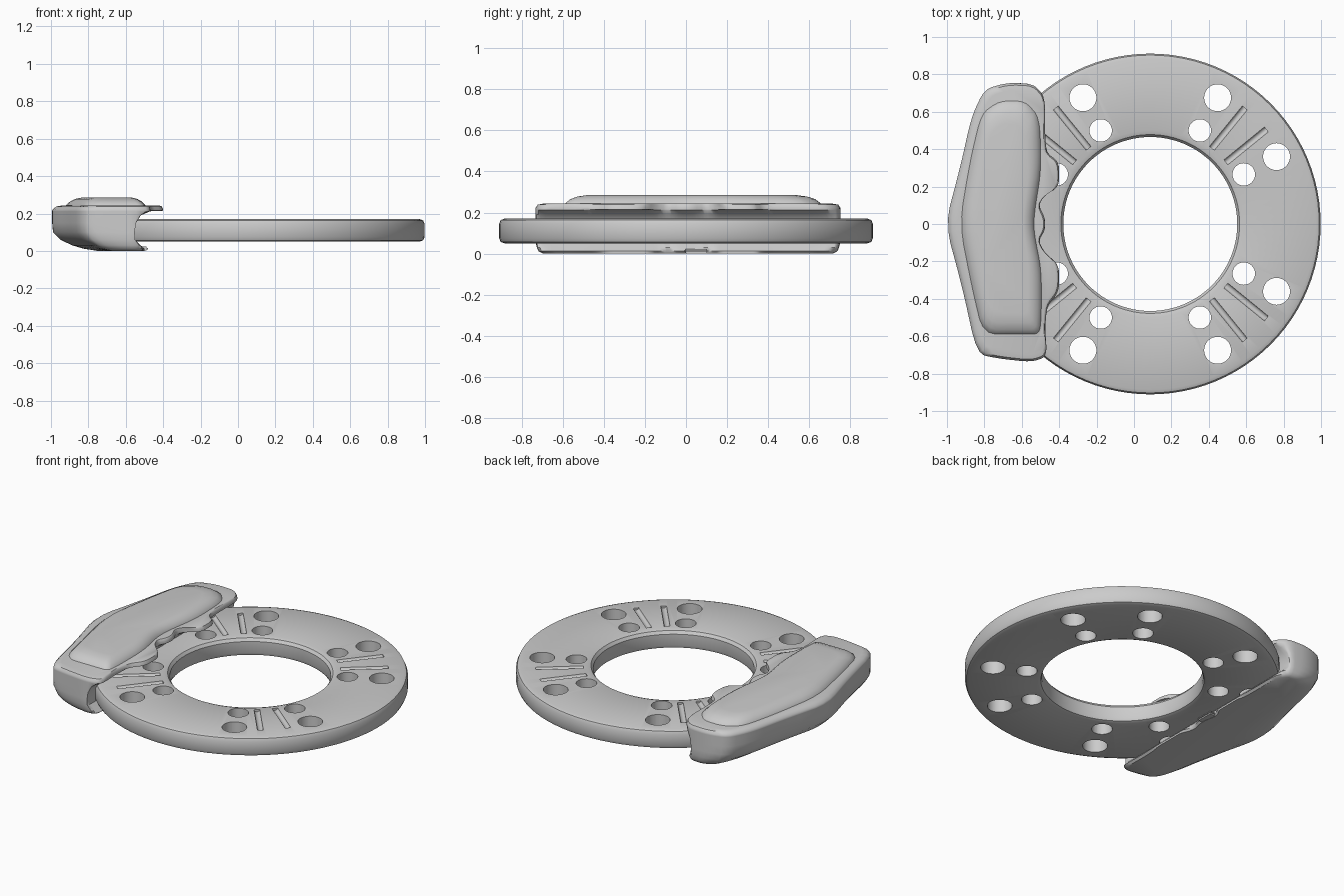
import bpy, bmesh, math
from mathutils import Matrix, Vector

if "Cube" in bpy.data.objects:
    bpy.data.objects.remove(bpy.data.objects["Cube"])

CX = 0.087  # disc axis


def finish(bm, name, angle=35):
    bmesh.ops.recalc_face_normals(bm, faces=bm.faces)
    me = bpy.data.meshes.new(name)
    bm.to_mesh(me)
    bm.free()
    ob = bpy.data.objects.new(name, me)
    bpy.context.collection.objects.link(ob)
    bpy.ops.object.select_all(action='DESELECT')
    ob.select_set(True)
    bpy.context.view_layer.objects.active = ob
    bpy.ops.object.shade_smooth_by_angle(angle=math.radians(angle))
    return ob


def skin(bm, rings, closed=False):
    n = len(rings[0])
    vs = [[bm.verts.new(p) for p in r] for r in rings]
    pairs = list(zip(vs, vs[1:])) + ([(vs[-1], vs[0])] if closed else [])
    for a, b in pairs:
        for i in range(n):
            j = (i + 1) % n
            bm.faces.new((a[i], a[j], b[j], b[i]))
    if not closed:
        bm.faces.new(vs[0])
        bm.faces.new(vs[-1])


def rounded(pts, times=2):
    # corner cutting turns a coarse outline into a smooth one
    for _ in range(times):
        out = []
        for a, b in zip(pts, pts[1:] + pts[:1]):
            a, b = Vector(a), Vector(b)
            out += [a.lerp(b, 0.2), a.lerp(b, 0.8)]
        pts = out
    return pts


# Brake disc: lathed ring with rounded rims
prof = [(0.465, 0.075), (0.472, 0.057), (0.49, 0.05), (0.885, 0.05), (0.903, 0.057),
        (0.911, 0.075), (0.911, 0.145), (0.903, 0.163), (0.885, 0.17),
        (0.5, 0.17), (0.478, 0.163), (0.465, 0.145)]
SEG = 96
bm = bmesh.new()
skin(bm, [[(CX + r * math.cos(t), r * math.sin(t), z)
           for t in [2 * math.pi * i / SEG for i in range(SEG)]] for r, z in prof], closed=True)
disc = finish(bm, "brake_disc")

# Cutters: four groups of holes and grooves, one per diagonal
bm = bmesh.new()
for q in range(4):
    turn = Matrix.Translation((CX, 0, 0)) @ Matrix.Rotation(q * math.pi / 2, 4, 'Z')
    for x, y, r in [(0.36, 0.675, 0.072), (0.675, 0.36, 0.072),
                    (0.265, 0.5, 0.06), (0.5, 0.265, 0.06)]:
        bmesh.ops.create_cone(bm, cap_ends=True, segments=32, radius1=r, radius2=r, depth=0.4,
                              matrix=turn @ Matrix.Translation((x, y, 0.11)))
    for a, b in [((0.33, 0.405), (0.505, 0.62)), ((0.405, 0.33), (0.62, 0.505))]:
        a, b = Vector((*a, 0.174)), Vector((*b, 0.174))
        rot = (b - a).to_track_quat('Z', 'Y').to_matrix().to_4x4()
        bmesh.ops.create_cone(bm, cap_ends=True, segments=12, radius1=0.018, radius2=0.018,
                              depth=(b - a).length,
                              matrix=turn @ Matrix.Translation((a + b) / 2) @ rot)
cutter = finish(bm, "hole_cutter")
cutter.hide_render = True
mod = disc.modifiers.new("holes", 'BOOLEAN')
mod.operation, mod.solver, mod.object = 'DIFFERENCE', 'EXACT', cutter
bpy.context.view_layer.objects.active = disc
bpy.ops.object.modifier_apply(modifier=mod.name)
bpy.data.objects.remove(cutter)
disc.select_set(True)
bpy.ops.object.shade_smooth_by_angle(angle=math.radians(35))


def stack(name, outline, levels, pivot, angle=40):
    # levels: height, outward x scale, y scale, limit on the inner edge
    bm = bmesh.new()
    skin(bm, [[(min(pivot + (p[0] - pivot) * sx, lim), p[1] * sy, z) for p in outline]
              for z, sx, sy, lim in levels])
    return finish(bm, name, angle)


# Caliper body: wedge-backed outline with two finger tabs on the inner edge
outline = rounded([(-1.01, 0), (-0.93, 0.3), (-0.87, 0.57), (-0.8, 0.72), (-0.68, 0.755),
                   (-0.54, 0.75), (-0.475, 0.68), (-0.475, 0.45), (-0.465, 0.38), (-0.4, 0.33),
                   (-0.4, 0.2), (-0.48, 0.15), (-0.51, 0.1), (-0.475, 0.03), (-0.475, -0.03),
                   (-0.51, -0.09), (-0.48, -0.15), (-0.4, -0.22), (-0.4, -0.36),
                   (-0.465, -0.44), (-0.475, -0.55), (-0.465, -0.71), (-0.55, -0.738),
                   (-0.72, -0.72), (-0.84, -0.695), (-0.92, -0.33)])
stack("caliper_body", outline,
      [(0.0, 0.45, 0.95, -0.50), (0.012, 0.62, 0.98, -0.50), (0.03, 0.76, 0.99, -0.52),
       (0.06, 0.9, 1, -0.55), (0.1, 0.99, 1, -0.553), (0.15, 1, 1, -0.545), (0.19, 1, 1, -0.52),
       (0.212, 1, 1, -0.47), (0.215, 1, 1, -0.4), (0.224, 0.99, 0.998, -0.398),
       (0.238, 0.95, 0.985, -0.405), (0.243, 0.88, 0.95, -0.42)], pivot=-0.55)

# Raised pad on the caliper
pad = rounded([(-0.94, 0), (-0.88, 0.35), (-0.82, 0.6), (-0.72, 0.67), (-0.58, 0.67),
               (-0.5, 0.58), (-0.49, 0.3), (-0.53, 0.05), (-0.53, -0.05), (-0.49, -0.25),
               (-0.49, -0.5), (-0.5, -0.6), (-0.6, -0.6), (-0.81, -0.6), (-0.87, -0.35)])
stack("caliper_pad", pad,
      [(0.22, 1, 1, 0), (0.245, 0.97, 0.98, 0), (0.265, 0.87, 0.94, 0),
       (0.278, 0.76, 0.88, 0), (0.285, 0.62, 0.8, 0)], pivot=-0.69)

# Small tongue under the disc
bm = bmesh.new()
bmesh.ops.create_cube(bm, size=1, matrix=Matrix.Translation((-0.52, 0.05, 0.012))
                      @ Matrix.Diagonal((0.08, 0.12, 0.022, 1)))
bmesh.ops.bevel(bm, geom=bm.edges[:], offset=0.008, segments=2, affect='EDGES')
finish(bm, "caliper_tongue")
